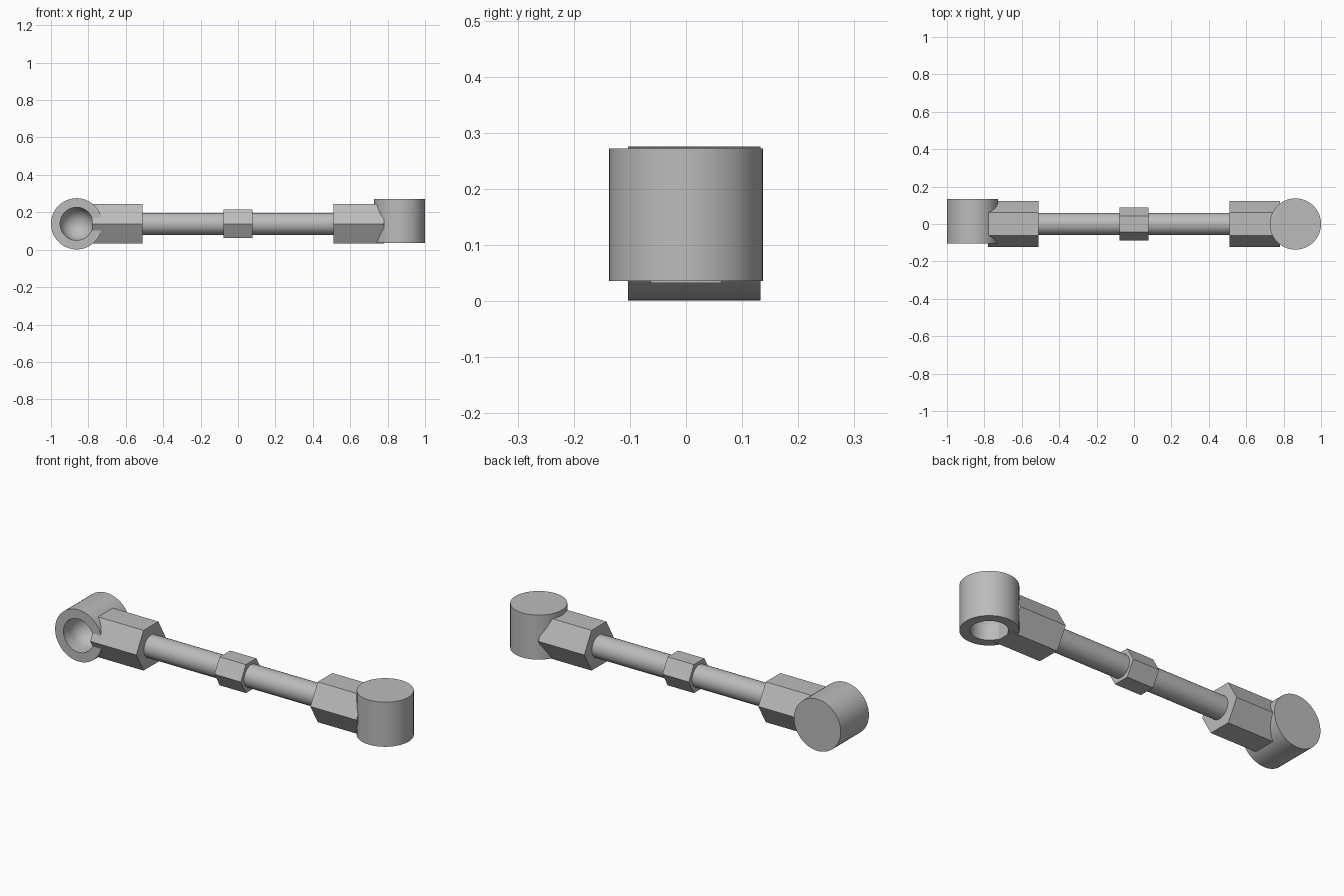
import bpy, bmesh
from math import pi, sin, cos, radians
from mathutils import Matrix

cube = bpy.data.objects.get("Cube")
if cube:
    bpy.data.objects.remove(cube, do_unlink=True)

AXIS_Z = 0.1385   # height of the rod axis

metal = bpy.data.materials.new("grey metal")
metal.use_nodes = True
GREY = (0.5, 0.5, 0.5, 1)
metal.diffuse_color = GREY
metal.node_tree.nodes["Principled BSDF"].inputs["Base Color"].default_value = GREY


def finish(name, bm, matrix, smooth):
    bmesh.ops.recalc_face_normals(bm, faces=bm.faces)
    bm.transform(matrix)
    mesh = bpy.data.meshes.new(name)
    bm.to_mesh(mesh)
    bm.free()
    mesh.materials.append(metal)
    obj = bpy.data.objects.new(name, mesh)
    bpy.context.collection.objects.link(obj)
    if smooth:
        bpy.ops.object.select_all(action='DESELECT')
        obj.select_set(True)
        bpy.context.view_layer.objects.active = obj
        bpy.ops.object.shade_smooth_by_angle(angle=radians(30))
    return obj


def bar(name, x0, x1, radius, sides, smooth=False):
    """Prism along x; six sides give flats on top and bottom."""
    bm = bmesh.new()
    bmesh.ops.create_cone(bm, cap_ends=True, segments=sides, radius1=radius,
                          radius2=radius, depth=x1 - x0)
    # put a corner on the y axis, then lay the prism along x
    bm.transform(Matrix.Rotation(pi / 2, 4, 'Y'))
    corner = max(bm.verts, key=lambda v: v.co.z).co
    if sides == 6 and abs(corner.y) < 0.001:
        bm.transform(Matrix.Rotation(pi / 2, 4, 'X'))
    finish(name, bm, Matrix.Translation(((x0 + x1) / 2, 0, AXIS_Z)), smooth)


def socket(name, matrix):
    """Round cup, open at its lower end, with a domed bore."""
    outer, bore, height, straight = 0.137, 0.088, 0.236, 0.06
    profile = [(0, height), (outer, height), (outer, 0), (bore, 0)]
    steps = 12
    for i in range(steps + 1):
        a = pi / 2 * i / steps
        profile.append((bore * cos(a), straight + bore * sin(a)))
    bm = bmesh.new()
    verts = [bm.verts.new((r, 0, z)) for r, z in profile]
    edges = [bm.edges.new(pair) for pair in zip(verts, verts[1:])]
    bmesh.ops.spin(bm, geom=verts + edges, cent=(0, 0, 0), axis=(0, 0, 1),
                   angle=2 * pi, steps=64)
    bmesh.ops.remove_doubles(bm, verts=bm.verts, dist=0.0001)
    finish(name, bm, matrix, True)


# Rod and the adjusting nut at its middle
bar("rod", -0.52, 0.52, 0.059, 48, smooth=True)
bar("centre_nut", -0.077, 0.077, 0.087, 6)

# Hexagonal end pieces
bar("right_hex_end", -0.78, -0.51, 0.123, 6)
bar("left_hex_end", 0.51, 0.78, 0.123, 6)

# Sockets: one opens to the front, the other downwards
socket("right_socket", Matrix.Translation((-0.863, -0.103, AXIS_Z))
       @ Matrix.Rotation(-pi / 2, 4, 'X'))
socket("left_socket", Matrix.Translation((0.863, 0, 0.036)))
